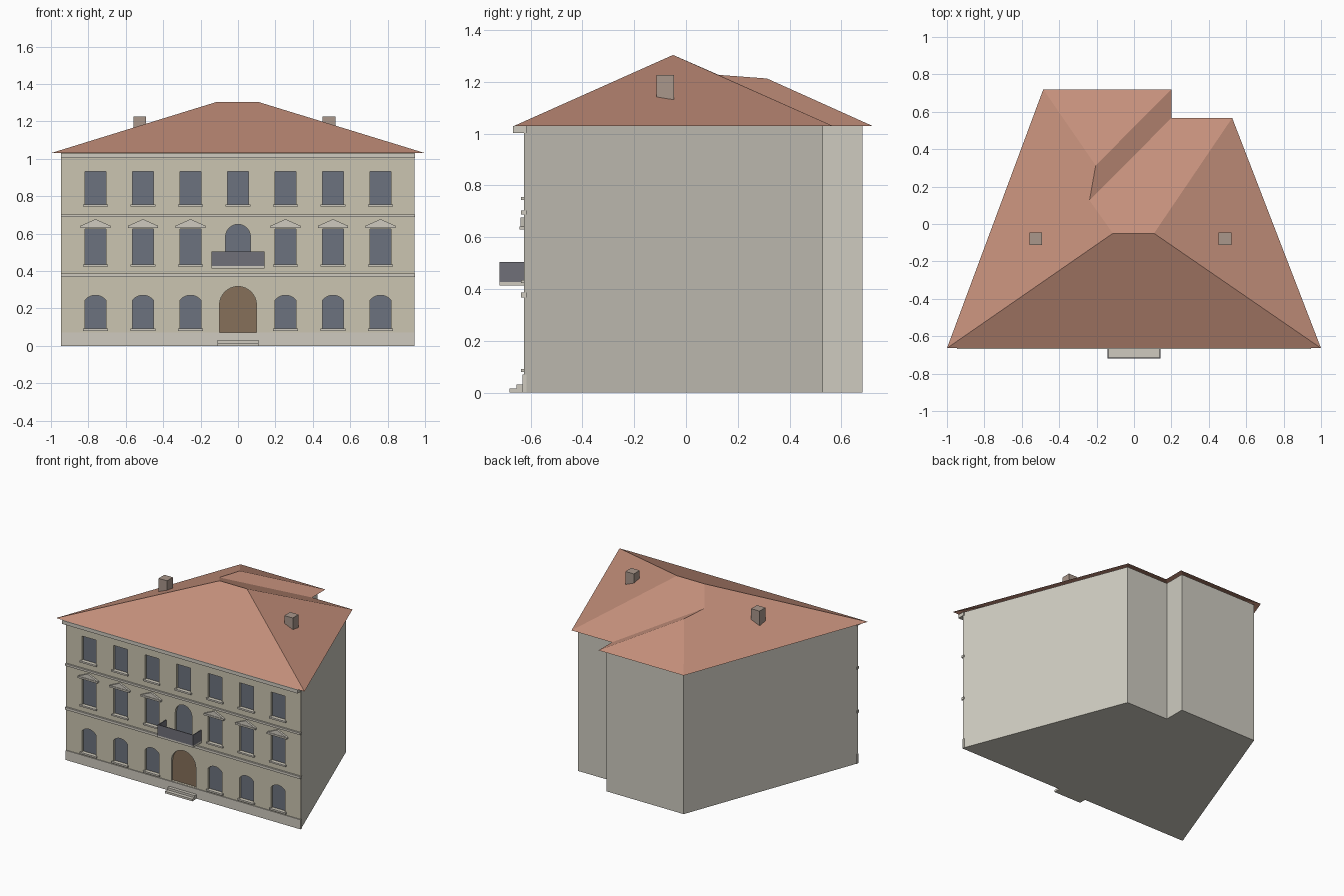
import bpy, math
from mathutils import Vector

if "Cube" in bpy.data.objects:
    bpy.data.objects.remove(bpy.data.objects["Cube"])

def mat(name, r, g, b):
    m = bpy.data.materials.new(name)
    m.diffuse_color = (r, g, b, 1)
    m.use_nodes = True
    m.node_tree.nodes["Principled BSDF"].inputs["Base Color"].default_value = m.diffuse_color
    return m

WALL = mat("wall_grey", .62, .60, .53)
FACADE = mat("facade_cream", .60, .56, .44)
TRIM = mat("trim_stone", .62, .59, .52)
ROOF = mat("roof_tile", .56, .28, .20)
GLASS = mat("glass", .15, .17, .21)
DOOR = mat("door_wood", .24, .16, .10)
RAIL = mat("rail_metal", .16, .16, .19)
BRICK = mat("chimney_brick", .40, .31, .26)

FRONT = -.626      # front wall plane
EAVE = 1.03

def mesh(name, verts, faces, *mats):
    me = bpy.data.meshes.new(name)
    me.from_pydata(verts, [], faces)
    for m in mats:
        me.materials.append(m)
    ob = bpy.data.objects.new(name, me)
    bpy.context.collection.objects.link(ob)
    return ob

def prism_faces(n, o=0):
    return ([tuple(range(o + n - 1, o - 1, -1)), tuple(range(o + n, o + 2 * n))] +
            [(o + i, o + (i + 1) % n, o + n + (i + 1) % n, o + n + i) for i in range(n)])

def prisms(name, profiles, y0, y1, *mats):
    """Extrude counter-clockwise (x, z) profiles from y1 (back) forward to y0."""
    verts, faces = [], []
    for p in profiles:
        faces += prism_faces(len(p), len(verts))
        verts += [(x, y1, z) for x, z in p] + [(x, y0, z) for x, z in p]
    return mesh(name, verts, faces, *mats)

def rect(cx, w, z0, z1):
    return [(cx - w/2, z0), (cx + w/2, z0), (cx + w/2, z1), (cx - w/2, z1)]

def arch(cx, w, z0, spring, rise, n=12):
    h = w / 2
    r = (h * h + rise * rise) / (2 * rise)
    a = math.asin(min(1, h / r))
    arc = [(cx + r * math.sin(t), spring + rise - r + r * math.cos(t))
           for t in (a - 2 * a * i / n for i in range(n + 1))]
    return [(cx - h, z0), (cx + h, z0)] + arc

def box(name, x0, x1, y0, y1, z0, z1, m):
    return prisms(name, [[(x0, z0), (x1, z0), (x1, z1), (x0, z1)]], y0, y1, m)

# eave outline and the wall footprint set in from it
eave = [Vector(p) for p in ((-1, -.664), (1, -.664), (.525, .567),
                            (.2, .567), (.2, .72), (-.485, .72))]

def inset(pts, d):
    out = []
    for i, p in enumerate(pts):
        a, b = (p - pts[i - 1]).normalized(), (pts[(i + 1) % len(pts)] - p).normalized()
        n1, n2 = Vector((-a.y, a.x)), Vector((-b.y, b.x))
        out.append(p + d * (n1 + n2) / (1 + n1.dot(n2)))
    return out

foot = inset(eave, eave[0].y * -1 + FRONT)
n = len(foot)
walls = mesh("walls", [(p.x, p.y, 0) for p in foot] + [(p.x, p.y, EAVE) for p in foot],
             prism_faces(n), WALL, FACADE)
for f in walls.data.polygons:
    f.material_index = 1 if f.normal.y < -.9 else 0

# openings
columns = [i * .254 for i in range(-3, 4)]
sides = [x for x in columns if abs(x) > .1]
windows = ([rect(x, .112, .755, .933) for x in columns] +
           [rect(x, .112, .434, .623) for x in sides] +
           [arch(x, .112, .09, .243, .027) for x in sides] +
           [arch(0, .134, .43, .582, .067)])
door = [arch(0, .198, .072, .218, .099, 16)]

cutter = prisms("opening_cutter", windows + door, FRONT - .05, FRONT + .02, WALL, FACADE)
for f in cutter.data.polygons:
    f.material_index = 1
mod = walls.modifiers.new("openings", "BOOLEAN")
mod.operation, mod.solver, mod.object = "DIFFERENCE", "EXACT", cutter
bpy.context.view_layer.objects.active = walls
bpy.ops.object.modifier_apply(modifier="openings")
bpy.data.objects.remove(cutter)

prisms("window_panes", windows, FRONT + .017, FRONT + .024, GLASS)
prisms("door", door, FRONT + .017, FRONT + .024, DOOR)

# sills and pediments
prisms("window_sills", [rect(x, .132, .744, .756) for x in columns] +
       [rect(x, .132, .424, .435) for x in sides] +
       [rect(x, .132, .079, .091) for x in sides], FRONT - .012, FRONT + .005, TRIM)
prisms("pediment_ledges", [rect(x, .16, .63, .642) for x in sides],
       FRONT - .018, FRONT + .005, TRIM)
prisms("pediments", [[(x - .078, .642), (x + .078, .642), (x, .677)] for x in sides],
       FRONT - .014, FRONT + .005, TRIM)

# plinth, bands, cornice
W = foot[1].x
box("plinth", -W, W, FRONT - .006, FRONT + .01, 0, .07, TRIM)
for z0, z1 in ((.368, .386), (.688, .703)):
    box("string_course", -W - .003, W + .003, FRONT - .012, FRONT + .01, z0, z1, TRIM)
box("cornice", -W - .003, W + .003, -.668, FRONT + .01, 1.003, EAVE - .001, TRIM)

# entrance steps
box("lower_step", -.11, .11, -.682, FRONT, 0, .015, TRIM)
box("upper_step", -.11, .11, -.655, FRONT, .015, .031, TRIM)

# balcony
box("balcony_slab", -.143, .143, -.72, FRONT + .01, .413, .427, TRIM)
box("balcony_front_rail", -.143, .143, -.72, -.714, .427, .505, RAIL)
for s in (-1, 1):
    box("balcony_side_rail", s * .14 - .003, s * .14 + .003, -.714, FRONT, .427, .505, RAIL)

# hipped roof: eave corners 0-5, ridge points 6-9
peaks = [(-.113, -.05, 1.304), (.107, -.05, 1.304), (-.238, .126, 1.227), (-.205, .313, 1.213)]
mesh("roof", [(p.x, p.y, EAVE) for p in eave] + peaks,
     [(0, 1, 7, 6), (1, 2, 7), (2, 3, 8, 6, 7), (3, 4, 9, 8), (4, 5, 9), (5, 0, 6, 8, 9)], ROOF)

# chimneys
for cx in (-.526, .486):
    box("chimney", cx - .034, cx + .034, -.113, -.046, 1.1, 1.226, BRICK)

# outward normals on the extruded parts
import bmesh
for ob in bpy.context.scene.objects:
    if ob.name != "roof":
        bm = bmesh.new()
        bm.from_mesh(ob.data)
        bmesh.ops.recalc_face_normals(bm, faces=bm.faces)
        bm.to_mesh(ob.data)
        bm.free()
